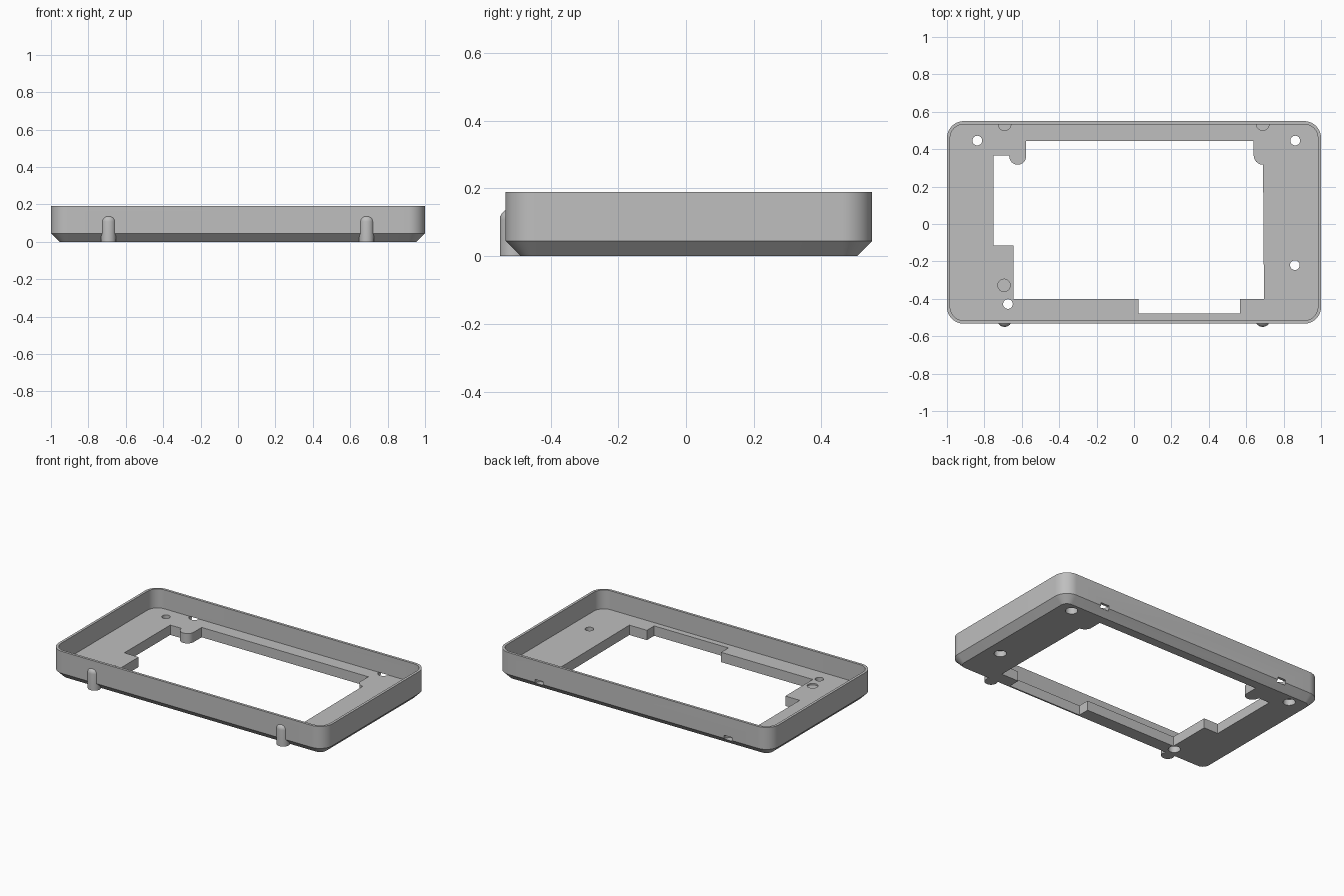
import bpy
import bmesh
from math import cos, sin, pi, radians

old = bpy.data.objects.get("Cube")
if old:
    bpy.data.objects.remove(old, do_unlink=True)

grey = bpy.data.materials.new("plain grey")
grey.use_nodes = True
colour = (0.52, 0.52, 0.52, 1)
grey.diffuse_color = colour
grey.node_tree.nodes["Principled BSDF"].inputs["Base Color"].default_value = colour

TOP, FLOOR, CHAMFER, WALL = 0.19, 0.065, 0.045, 0.017
FRONT, BACK = -0.533, 0.55


def arc(cx, cy, r, start, end, steps=12):
    """Points along an arc, angles in degrees."""
    angles = [radians(start + (end - start) * i / steps) for i in range(steps + 1)]
    return [(cx + r * cos(a), cy + r * sin(a)) for a in angles]


def circle(cx, cy, r):
    return arc(cx, cy, r, 0, 360, 32)[:-1]


def rounded_outline(inset, radius=0.09):
    """The case outline, moved inward by inset."""
    r = radius - inset
    x, y0, y1 = 1 - radius, FRONT + radius, BACK - radius
    return (arc(x, y0, r, -90, 0) + arc(x, y1, r, 0, 90)
            + arc(-x, y1, r, 90, 180) + arc(-x, y0, r, 180, 270))


def loft(name, sections):
    """Closed solid through a list of (outline, height)."""
    bm = bmesh.new()
    rings = [[bm.verts.new((x, y, z)) for x, y in pts] for pts, z in sections]
    for a, b in zip(rings, rings[1:]):
        for i in range(len(a)):
            j = (i + 1) % len(a)
            bm.faces.new((a[i], a[j], b[j], b[i]))
    bm.faces.new(rings[0][::-1])
    bm.faces.new(rings[-1])
    bmesh.ops.recalc_face_normals(bm, faces=bm.faces)
    mesh = bpy.data.meshes.new(name)
    bm.to_mesh(mesh)
    bm.free()
    mesh.materials.append(grey)
    obj = bpy.data.objects.new(name, mesh)
    bpy.context.collection.objects.link(obj)
    return obj


def combine(target, tool, operation):
    """Apply a boolean and discard the tool."""
    mod = target.modifiers.new(operation, "BOOLEAN")
    mod.operation, mod.solver, mod.object = operation, "EXACT", tool
    bpy.context.view_layer.objects.active = target
    bpy.ops.object.modifier_apply(modifier=mod.name)
    bpy.data.objects.remove(tool, do_unlink=True)


def cut(outline, z0, z1):
    combine(frame, loft("cutter", [(outline, z0), (outline, z1)]), "DIFFERENCE")


# Outer shell with a chamfered underside
frame = loft("case_frame", [(rounded_outline(CHAMFER), 0),
                            (rounded_outline(0), CHAMFER),
                            (rounded_outline(0), TOP)])

# Round-topped pegs on the front wall
PEG_R, PEG_TOP, ROUND = 0.04, 0.14, 0.032
for x in (-0.692, 0.688):
    sections = [(circle(x, -0.51, PEG_R), 0)]
    for i in range(8):
        a = pi / 2 * i / 7
        sections.append((circle(x, -0.51, PEG_R - ROUND * (1 - cos(a))),
                         PEG_TOP - ROUND * (1 - sin(a))))
    combine(frame, loft("peg", sections), "UNION")

# Tray cavity
cut(rounded_outline(WALL), FLOOR, TOP + 0.1)

# Stepped opening with rounded bosses at the back corners
opening = [(-0.75, 0.365), (-0.75, -0.115), (-0.645, -0.115), (-0.645, -0.402),
           (0.025, -0.402), (0.025, -0.478), (0.567, -0.478), (0.567, -0.402),
           (0.695, -0.402)]
opening += arc(0.69, 0.367, 0.05, 270, 180)
opening += [(0.64, 0.445), (-0.577, 0.445)]
opening += arc(-0.622, 0.362, 0.045, 0, -180)
opening += [(-0.667, 0.365)]
cut(opening, -0.1, FLOOR + 0.02)

# Screw holes, wider from below
for x, y in ((-0.838, 0.446), (0.862, 0.446), (0.86, -0.22), (-0.674, -0.428)):
    cut(circle(x, y, 0.026), -0.1, FLOOR + 0.02)
    cut(circle(x, y, 0.037), -0.1, 0.04)

# Shallow round recess beside the front screw hole
cut(circle(-0.695, -0.328, 0.033), FLOOR - 0.01, FLOOR + 0.02)

# Peg sockets that break through the foot of the back wall
for x in (-0.692, 0.688):
    cut(circle(x, 0.534, 0.034), 0.035, FLOOR)

# Smooth rounds, sharp edges
bpy.ops.object.select_all(action="DESELECT")
frame.select_set(True)
bpy.context.view_layer.objects.active = frame
bpy.ops.object.shade_smooth_by_angle(angle=radians(30))
